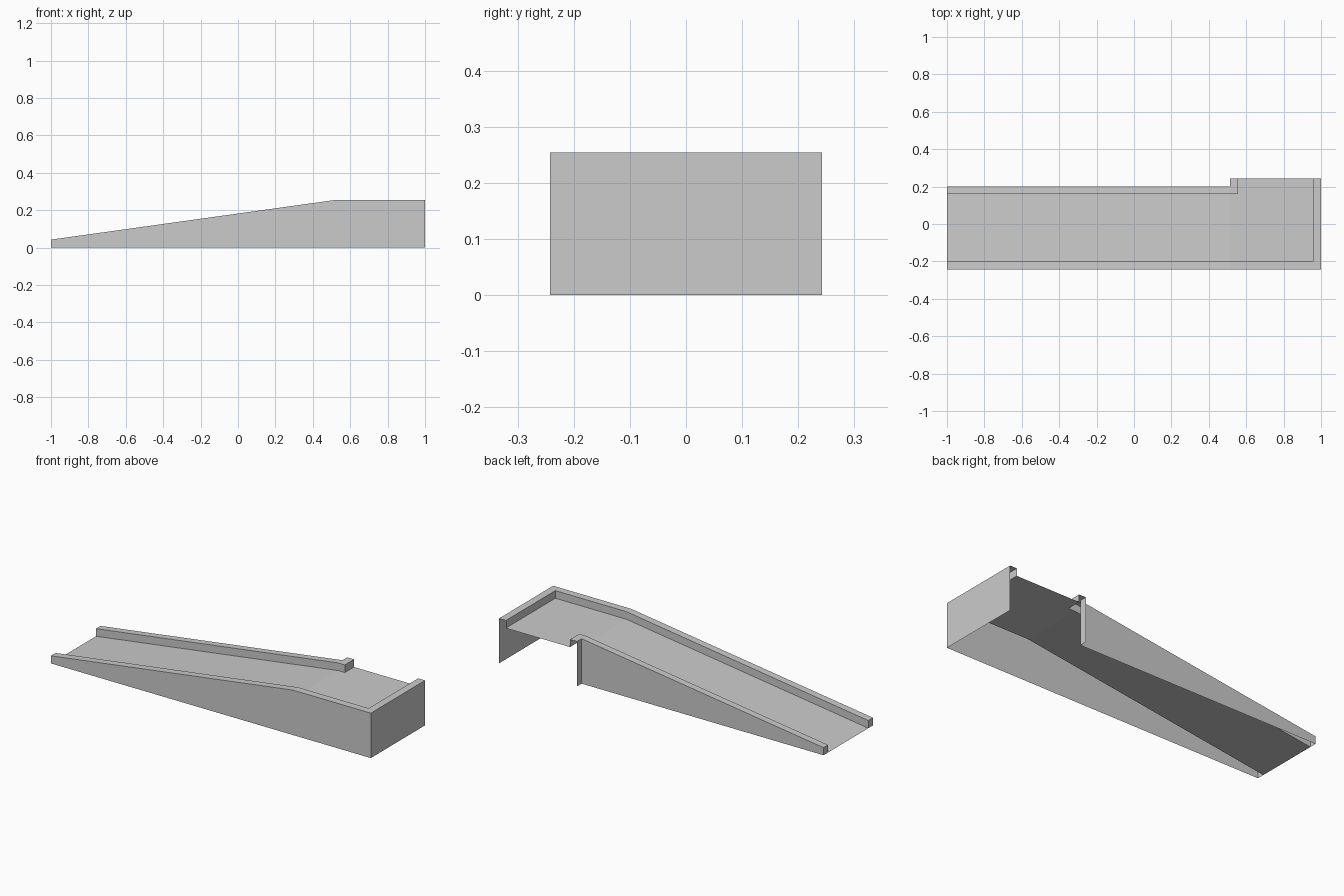
import bpy, bmesh

if "Cube" in bpy.data.objects:
    bpy.data.objects.remove(bpy.data.objects["Cube"])

CURB = 0.043      # curb height above the deck
RISE = 0.211      # deck height of the landing
BEND = 0.513      # x where the slope meets the landing
W = 0.242         # half width

grey = bpy.data.materials.new("plain grey")
grey.diffuse_color = (0.6, 0.6, 0.6, 1)
grey.use_nodes = True
grey.node_tree.nodes["Principled BSDF"].inputs["Base Color"].default_value = grey.diffuse_color


def ground(x):
    return 0.0


def deck_z(x):
    return RISE * min(1.0, (x + 1) / (BEND + 1))


def top_z(x):
    return deck_z(x) + CURB


def build(name, polygons):
    """Make one object from a list of 3D polygons, welding shared corners."""
    bm = bmesh.new()
    for poly in polygons:
        pts = [p for i, p in enumerate(poly) if p not in poly[:i]]
        if len(pts) > 2:
            bm.faces.new([bm.verts.new(p) for p in pts])
    bmesh.ops.remove_doubles(bm, verts=bm.verts[:], dist=1e-5)
    mesh = bpy.data.meshes.new(name)
    bm.to_mesh(mesh)
    bm.free()
    mesh.materials.append(grey)
    obj = bpy.data.objects.new(name, mesh)
    bpy.context.collection.objects.link(obj)


def wall(path, low, high):
    """Upright sheets along a plan path, facing right of its direction."""
    return [[(a[0], a[1], low(a[0])), (b[0], b[1], low(b[0])),
             (b[0], b[1], high(b[0])), (a[0], a[1], high(a[0]))]
            for a, b in zip(path, path[1:])]


def cap(outer, inner):
    """Curb top between two matching plan paths."""
    return [[(x, y, top_z(x)) for x, y in (outer[i], outer[i + 1], inner[i + 1], inner[i])]
            for i in range(len(outer) - 1)]


# plan outlines of the two curbs
front_out = [(-1, -W), (BEND, -W), (1, -W), (1, W)]
front_in = [(-1, -0.2), (BEND, -0.2), (0.957, -0.2), (0.957, W)]
back_out = [(BEND, W), (BEND, 0.2), (BEND, 0.2), (-1, 0.2)]
back_in = [(0.556, W), (0.556, 0.16), (BEND, 0.16), (-1, 0.16)]

# outer skirts
build("front_and_end_wall", wall(front_out, ground, top_z))
build("back_wall", wall([back_out[0], back_out[1], back_out[3]], ground, top_z))

# curbs: inner face, top, and closed low end
build("front_curb", wall(front_in[::-1], deck_z, top_z) + cap(front_out, front_in)
      + wall([front_in[0], front_out[0]], ground, top_z))
build("back_curb", wall(back_in[::-1], deck_z, top_z) + cap(back_out, back_in)
      + wall([back_out[3], back_in[3]], ground, top_z))

# sloping deck and level landing, open at the back
slope = [(-1, -0.2), (BEND, -0.2), (BEND, 0.16), (-1, 0.16)]
landing = [(BEND, -0.2), (0.957, -0.2), (0.957, W), (0.556, W), (0.556, 0.16), (BEND, 0.16)]
build("deck", [[(x, y, deck_z(x)) for x, y in plan] for plan in (slope, landing)])
